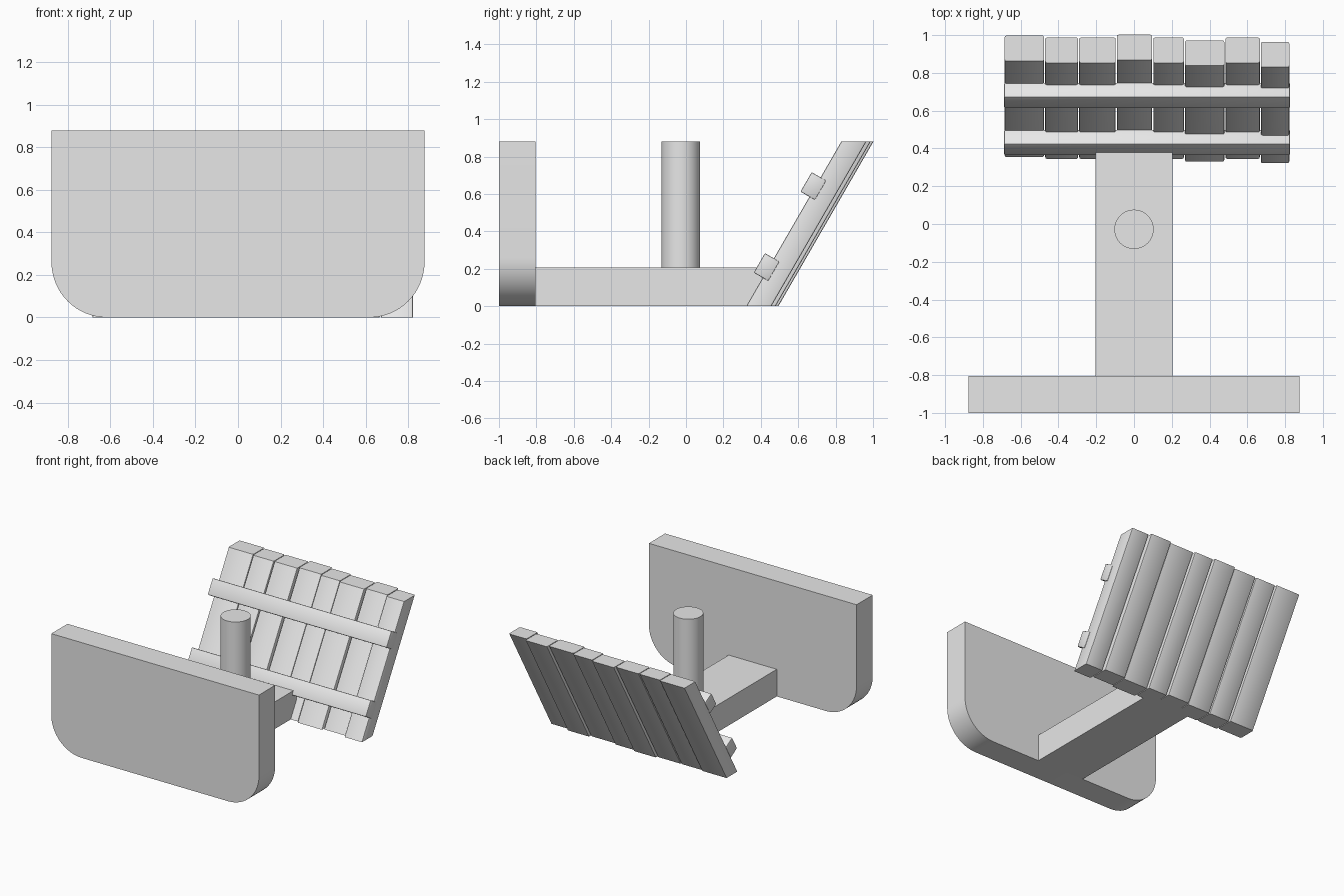
import bpy, bmesh, math
from mathutils import Vector

cube = bpy.data.objects.get("Cube")
if cube:
    bpy.data.objects.remove(cube, do_unlink=True)

HEIGHT = 0.88
LEAN = math.radians(30)
RUN = HEIGHT * math.tan(LEAN)

grey = bpy.data.materials.new("plain_grey")
grey.use_nodes = True
colour = (0.8, 0.8, 0.8, 1)
grey.diffuse_color = colour
grey.node_tree.nodes["Principled BSDF"].inputs["Base Color"].default_value = colour


def finish(name, bm):
    bmesh.ops.recalc_face_normals(bm, faces=bm.faces)
    mesh = bpy.data.meshes.new(name)
    bm.to_mesh(mesh)
    bm.free()
    mesh.materials.append(grey)
    obj = bpy.data.objects.new(name, mesh)
    bpy.context.collection.objects.link(obj)
    return obj


def prism(name, profile, sweep, bevel=0.0, bevel_rule=None):
    """Sweep a closed outline along a vector, optionally rounding edges."""
    bm = bmesh.new()
    face = bm.faces.new([bm.verts.new(p) for p in profile])
    moved = bmesh.ops.extrude_face_region(bm, geom=[face], use_keep_orig=True)["geom"]
    verts = [g for g in moved if isinstance(g, bmesh.types.BMVert)]
    bmesh.ops.translate(bm, verts=verts, vec=sweep)
    if bevel:
        edges = [e for e in bm.edges if bevel_rule(e)]
        bmesh.ops.bevel(bm, geom=edges, offset=bevel, segments=2,
                        profile=0.5, affect='EDGES')
    return finish(name, bm)


def smooth(obj):
    bpy.ops.object.select_all(action='DESELECT')
    obj.select_set(True)
    bpy.context.view_layer.objects.active = obj
    bpy.ops.object.shade_smooth_by_angle(angle=math.radians(35))


# Front board with rounded lower corners
half, radius = 0.877, 0.26
outline = [(half, -1, HEIGHT), (-half, -1, HEIGHT)]
for side, start in ((-1, 180), (1, 270)):
    for i in range(17):
        a = math.radians(start + 90 * i / 16)
        outline.append((side * (half - radius) + radius * math.cos(a), -1,
                        radius + radius * math.sin(a)))
smooth(prism("front_board", outline, (0, 0.195, 0)))

# Connecting beam
prism("beam", [(-0.203, -0.805, 0), (0.203, -0.805, 0),
               (0.203, -0.805, 0.207), (-0.203, -0.805, 0.207)], (0, 1.22, 0))

# Round post
bm = bmesh.new()
bmesh.ops.create_cone(bm, cap_ends=True, segments=48, radius1=0.104,
                      radius2=0.104, depth=HEIGHT - 0.2)
bmesh.ops.translate(bm, verts=bm.verts, vec=(0, -0.028, (HEIGHT + 0.2) / 2))
smooth(finish("post", bm))

# Leaning planks with uneven depth
seams = [-0.688, -0.473, -0.293, -0.094, 0.099, 0.267, 0.481, 0.669, 0.825]
fronts = [0.355, 0.345, 0.345, 0.36, 0.345, 0.33, 0.345, 0.322]
gap, depth = 0.003, 0.134
for i, y in enumerate(fronts):
    x0, x1 = seams[i] + gap, seams[i + 1] - gap
    base = [(x0, y, 0), (x1, y, 0), (x1, y + depth, 0), (x0, y + depth, 0)]
    smooth(prism(f"plank_{i + 1}", base, (0, RUN, HEIGHT), 0.008,
                 lambda e: abs(e.verts[0].co.z - e.verts[1].co.z) > 0.5))

# Cross battens lying on the planks
along = Vector((0, math.sin(LEAN), math.cos(LEAN))) * 0.06
out = Vector((0, -math.cos(LEAN), math.sin(LEAN))) * 0.045
for name, y, z in (("lower_batten", 0.431, 0.209), ("upper_batten", 0.681, 0.642)):
    c = Vector((-0.687, y, z))
    smooth(prism(name, [c + along + out, c + along - out, c - along - out, c - along + out],
                 (1.513, 0, 0), 0.006, lambda e: True))
